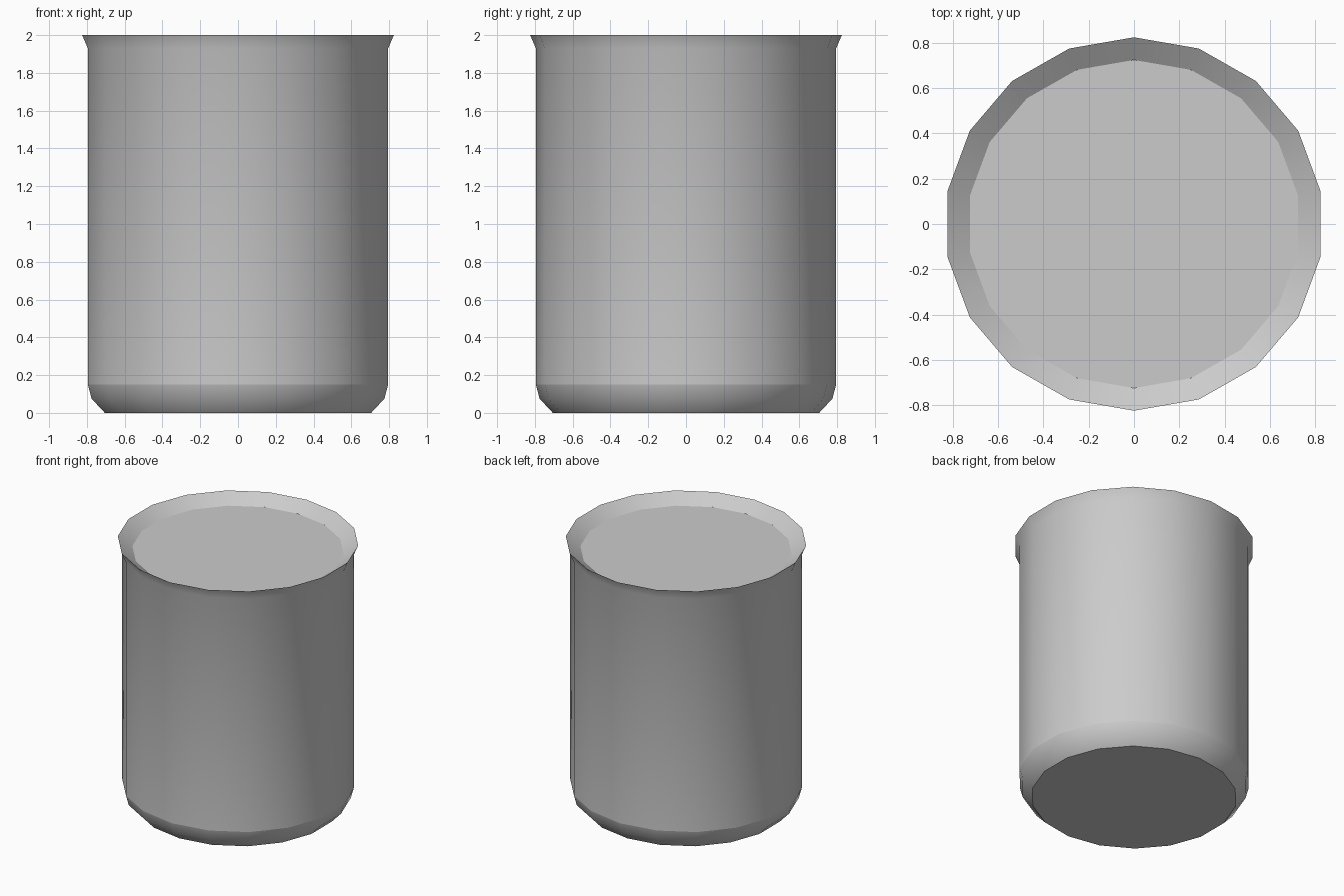
import bpy, bmesh, math

if "Cube" in bpy.data.objects:
    bpy.data.objects.remove(bpy.data.objects["Cube"])

SIDES = 18
X_STRETCH = 1 / math.cos(math.radians(10))   # equal width across flats and corners

# Outer profile (radius, height) from base, up the wall, over the lip, down to the inner surface
PROFILE = [(0.705, 0), (0.775, 0.075), (0.795, 0.15), (0.795, 1.93),
           (0.825, 2.0), (0.725, 1.93)]
SHARP_RINGS = {0, 2, 4, 5}

bm = bmesh.new()
rings = []
for r, z in PROFILE:
    ring = []
    for i in range(SIDES):
        a = math.pi / 2 + 2 * math.pi * i / SIDES
        ring.append(bm.verts.new((r * X_STRETCH * math.cos(a), r * math.sin(a), z)))
    rings.append(ring)

# Side bands
for low, high in zip(rings, rings[1:]):
    for i in range(SIDES):
        j = (i + 1) % SIDES
        bm.faces.new((low[i], low[j], high[j], high[i]))

# Base and filled top surface
bm.faces.new(rings[0][::-1])
bm.faces.new(rings[-1])

# Smooth shading with crisp base, lower wall line, lip and inner edge
for f in bm.faces:
    f.smooth = True
for k in SHARP_RINGS:
    for i in range(SIDES):
        bm.edges.get((rings[k][i], rings[k][(i + 1) % SIDES])).smooth = False

bmesh.ops.recalc_face_normals(bm, faces=bm.faces[:])
mesh = bpy.data.meshes.new("cup")
bm.to_mesh(mesh)
bm.free()
cup = bpy.data.objects.new("cup", mesh)
bpy.context.collection.objects.link(cup)
